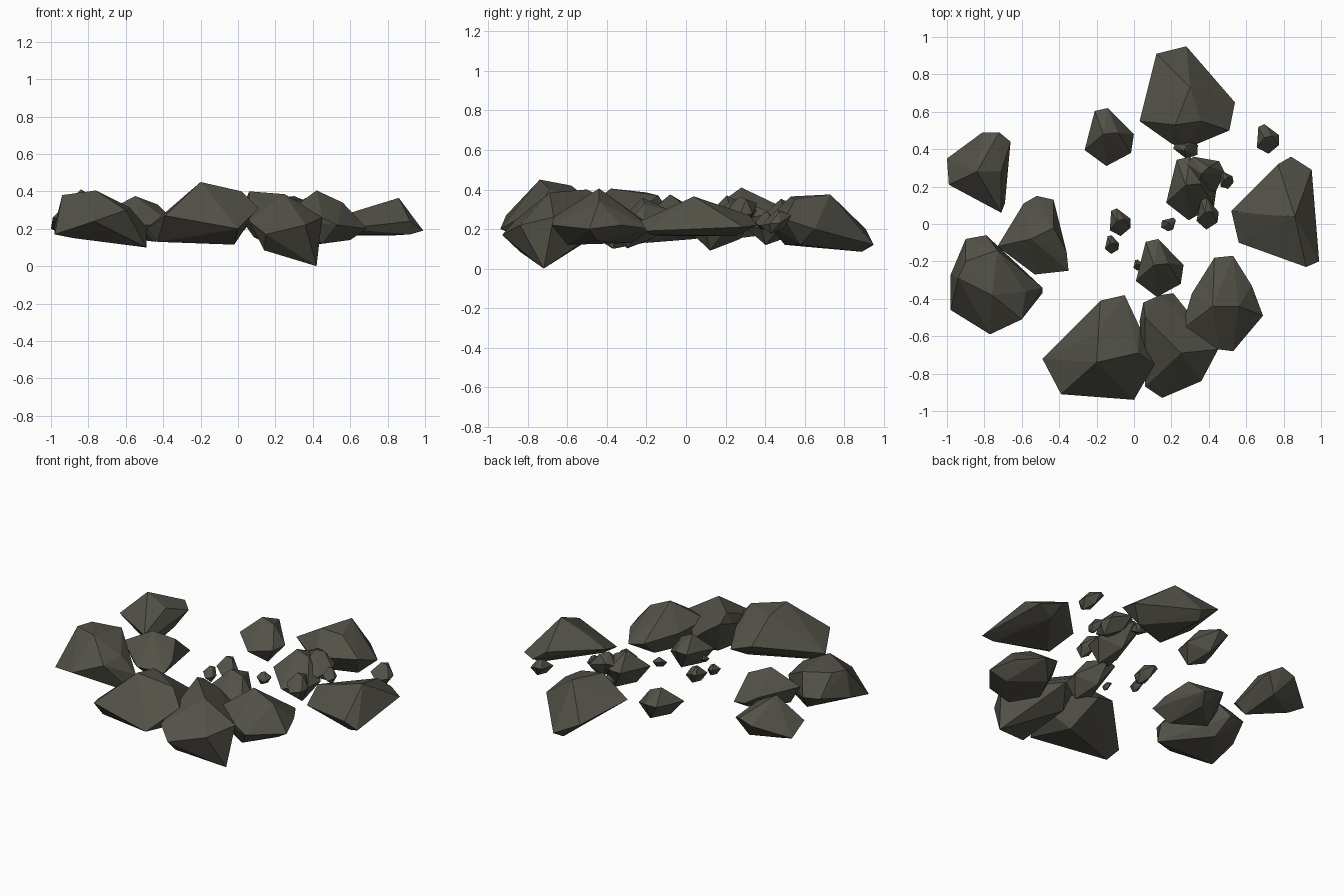
import bpy, bmesh, math
from mathutils import Vector

stone = bpy.data.materials.new("dark olive stone")
stone.diffuse_color = (0.085, 0.082, 0.064, 1)


def hull_rock(name, points):
    """Faceted boulder: convex hull of a handful of corner points."""
    bm = bmesh.new()
    for p in points:
        bm.verts.new(Vector(p))
    res = bmesh.ops.convex_hull(bm, input=bm.verts[:])
    junk = {g for g in res["geom_interior"] + res["geom_unused"]
            if isinstance(g, bmesh.types.BMVert)}
    bmesh.ops.delete(bm, geom=list(junk), context='VERTS')
    bmesh.ops.recalc_face_normals(bm, faces=bm.faces[:])
    me = bpy.data.meshes.new(name)
    bm.to_mesh(me)
    bm.free()
    me.materials.append(stone)
    bpy.context.collection.objects.link(bpy.data.objects.new(name, me))


# Large boulders: rim corners, then crest corners, then underside corners
hull_rock("back_boulder", [
    (.12, .91, .2), (.28, .95, .12), (.54, .65, .2), (.51, .50, .25), (.27, .40, .24),
    (.20, .43, .24), (.03, .55, .25),
    (.30, .73, .375), (.22, .53, .365), (.36, .55, .35),
    (.25, .89, .085), (.22, .5, .12), (.45, .58, .12)])
hull_rock("right_boulder", [
    (.52, .07, .26), (.77, .32, .27), (.84, .36, .22), (.95, .29, .21), (.99, -.20, .19),
    (.92, -.23, .24), (.56, -.10, .2),
    (.86, .04, .365), (.68, .05, .31),
    (.92, -.18, .17), (.62, -.05, .165), (.84, .25, .165)])
hull_rock("front_right_boulder", [
    (.25, -.57, .28), (.31, -.37, .25), (.43, -.18, .22), (.53, -.17, .2), (.69, -.49, .2),
    (.53, -.68, .22), (.45, -.67, .26), (.28, -.62, .24), (.63, -.33, .22),
    (.42, -.44, .405), (.56, -.44, .34),
    (.45, -.6, .12), (.6, -.45, .14), (.42, -.28, .13), (.34, -.45, .13)])
hull_rock("front_middle_boulder", [
    (.05, -.42, .36), (.14, -.38, .3), (.21, -.37, .24), (.45, -.67, .26), (.36, -.84, .22),
    (.15, -.93, .17), (.06, -.87, .24), (.03, -.52, .33),
    (.06, -.5, .4), (.25, -.69, .385),
    (.42, -.72, 0), (.14, -.84, .085), (.12, -.5, .14)])
hull_rock("front_boulder", [
    (-.49, -.72, .2), (-.18, -.41, .28), (-.05, -.38, .24), (.03, -.55, .3), (.11, -.75, .31),
    (0, -.94, .2), (-.39, -.91, .27),
    (-.20, -.74, .45), (.02, -.69, .4), (-.19, -.58, .42),
    (-.02, -.6, .115), (-.43, -.76, .13), (-.02, -.88, .19)])
hull_rock("left_front_boulder", [
    (-.98, -.27, .22), (-.90, -.08, .26), (-.79, -.06, .25), (-.49, -.34, .21),
    (-.60, -.51, .3), (-.77, -.59, .24), (-.98, -.46, .17),
    (-.76, -.38, .405), (-.9, -.2, .385), (-.94, -.29, .38), (-.73, -.14, .37),
    (-.58, -.36, .315),
    (-.49, -.37, .1), (-.88, -.42, .15), (-.75, -.16, .14)])
hull_rock("left_middle_boulder", [
    (-.73, -.12, .28), (-.59, .11, .26), (-.52, .15, .22), (-.43, .13, .2), (-.35, -.25, .22),
    (-.53, -.27, .22), (-.36, -.15, .26),
    (-.55, -.08, .375), (-.43, -.02, .33),
    (-.66, -.12, .16), (-.44, -.2, .13), (-.48, .05, .15)])
hull_rock("left_back_boulder", [
    (-1, .35, .2), (-.81, .49, .28), (-.72, .49, .31), (-.66, .44, .28), (-.69, .11, .22),
    (-.71, .06, .25), (-.99, .21, .26),
    (-.84, .28, .41), (-.71, .28, .34),
    (-.92, .3, .16), (-.72, .15, .14), (-.73, .4, .17)])

# Unit pattern shared by every small stone
PATTERN = [(-.8, -.45, .1), (-.45, .9, 0), (0, 1, .2), (.9, .1, 0), (.8, -.55, .15),
           (-.05, -1, -.1), (-.15, .1, 1), (.35, .15, .85), (-.3, -.3, -.7),
           (.45, -.4, -.9), (.1, .5, -.8)]


def small_stone(name, x, y, z, rx, ry, rz, turn=0):
    """Small stone, tilted up towards the back left."""
    c, s = math.cos(math.radians(turn)), math.sin(math.radians(turn))
    pts = []
    for px, py, pz in PATTERN:
        qx, qy = px * c - py * s, px * s + py * c
        pts.append((x + rx * qx, y + ry * qy, z + rz * (pz + .3 * (qy - qx))))
    hull_rock(name, pts)


# Medium stones and pebbles
for i, args in enumerate([
        (-.14, .465, .24, .155, .155, .105, 0),
        (.13, -.235, .235, .15, .155, .115, 0),
        (.30, .19, .235, .16, .17, .125, 0),
        (.38, .27, .28, .11, .11, .08, 35),
        (.28, .40, .24, .07, .055, .045, 60),
        (.49, .235, .25, .045, .05, .045, 20),
        (.39, .055, .23, .07, .085, .065, 0),
        (.185, 0, .24, .045, .04, .035, -60),
        (-.08, .01, .235, .07, .075, .06, 10),
        (-.12, -.11, .23, .045, .05, .04, 0),
        (.71, .455, .24, .075, .08, .055, 10),
        (.02, -.22, .22, .03, .03, .025, 0)]):
    small_stone(f"small_stone_{i + 1}", *args)
